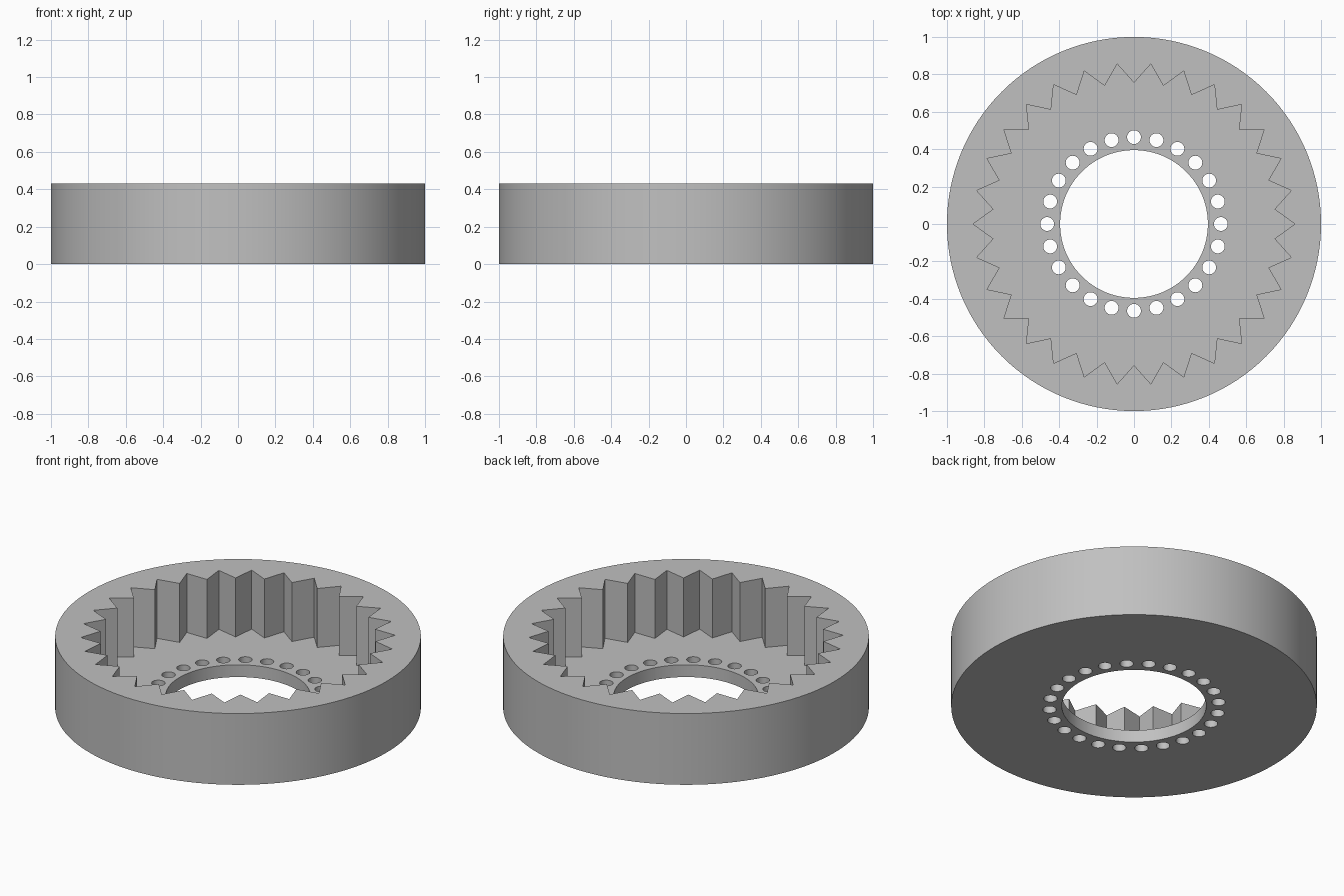
import bpy, bmesh
from math import sin, cos, pi

cube = bpy.data.objects.get("Cube")
if cube:
    bpy.data.objects.remove(cube, do_unlink=True)

HEIGHT, FLOOR = 0.43, 0.074
TEETH, HOLES = 30, 24

grey = bpy.data.materials.new("grey_metal")
grey.use_nodes = True
colour = (0.53, 0.53, 0.53, 1)
grey.diffuse_color = colour
grey.node_tree.nodes["Principled BSDF"].inputs["Base Color"].default_value = colour


def circle(radius, segments, cx=0.0, cy=0.0):
    return [(cx + radius * cos(2 * pi * i / segments),
             cy + radius * sin(2 * pi * i / segments)) for i in range(segments)]


def prism(name, outlines, z0, z1):
    """Extrude closed outlines from z0 to z1 into one object."""
    bm = bmesh.new()
    for points in outlines:
        face = bm.faces.new([bm.verts.new((x, y, z0)) for x, y in points])
        top = bmesh.ops.extrude_face_region(bm, geom=[face], use_keep_orig=True)
        for v in top["geom"]:
            if isinstance(v, bmesh.types.BMVert):
                v.co.z = z1
    bmesh.ops.recalc_face_normals(bm, faces=bm.faces)
    mesh = bpy.data.meshes.new(name)
    bm.to_mesh(mesh)
    bm.free()
    mesh.materials.append(grey)
    obj = bpy.data.objects.new(name, mesh)
    bpy.context.collection.objects.link(obj)
    return obj


# Outer drum
ring_gear = prism("ring_gear", [circle(1, 128)], 0, HEIGHT)

# Toothed pocket above the floor
teeth = []
for i in range(2 * TEETH):
    r, a = (0.755 if i % 2 else 0.86), pi * i / TEETH
    teeth.append((r * cos(a), r * sin(a)))
pocket = prism("tooth_pocket_cutter", [teeth], FLOOR, HEIGHT + 0.1)

# Central bore and the ring of small holes around it
bores = [circle(0.395, 96)]
bores += [circle(0.037, 32, x, y) for x, y in circle(0.464, HOLES)]
drill = prism("bore_cutter", bores, -0.1, HEIGHT + 0.2)

# Cut, apply and tidy up
bpy.ops.object.select_all(action="DESELECT")
ring_gear.select_set(True)
bpy.context.view_layer.objects.active = ring_gear
for cutter in (pocket, drill):
    cutter.hide_render = True
    mod = ring_gear.modifiers.new(cutter.name, "BOOLEAN")
    mod.operation = "DIFFERENCE"
    mod.solver = "EXACT"
    mod.object = cutter
    bpy.ops.object.modifier_apply(modifier=mod.name)
    bpy.data.objects.remove(cutter, do_unlink=True)

bpy.ops.object.shade_smooth_by_angle(angle=pi / 9)
